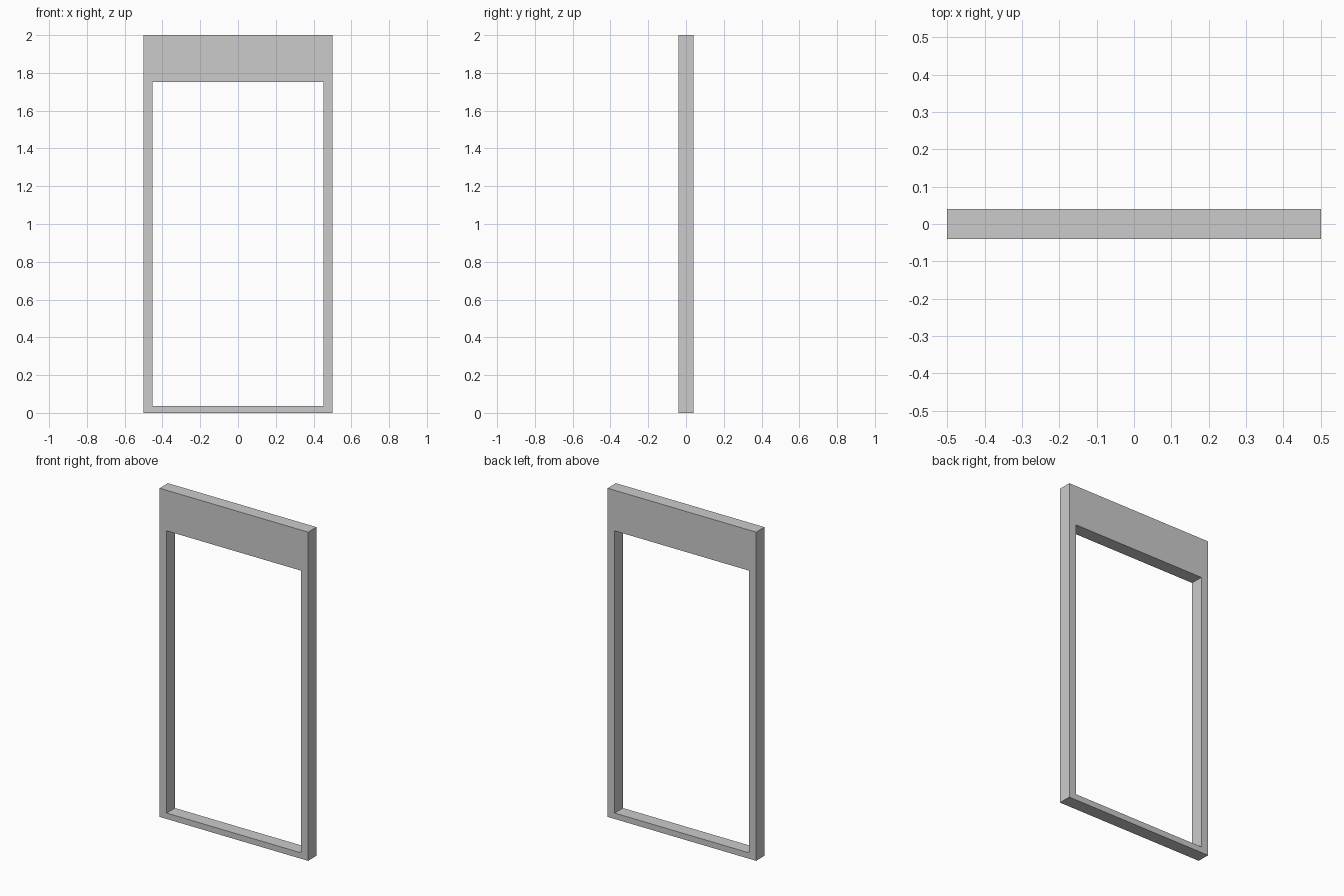
import bpy, bmesh

if "Cube" in bpy.data.objects:
    bpy.data.objects.remove(bpy.data.objects["Cube"])

DEPTH = 0.08


def rectangle(bm, half_width, bottom, top):
    corners = [(-half_width, bottom), (half_width, bottom),
               (half_width, top), (-half_width, top)]
    return [bm.verts.new((x, -DEPTH / 2, z)) for x, z in corners]


# Door frame: front ring between outer edge and opening, extruded to depth
bm = bmesh.new()
outer = rectangle(bm, 0.5, 0.0, 2.0)
inner = rectangle(bm, 0.452, 0.036, 1.753)
ring = []
for i in range(4):
    j = (i + 1) % 4
    ring.append(bm.faces.new((outer[i], outer[j], inner[j], inner[i])))

extruded = bmesh.ops.extrude_face_region(bm, geom=ring, use_keep_orig=True)
back = [v for v in extruded["geom"] if isinstance(v, bmesh.types.BMVert)]
bmesh.ops.translate(bm, verts=back, vec=(0, DEPTH, 0))
bmesh.ops.recalc_face_normals(bm, faces=bm.faces[:])

mesh = bpy.data.meshes.new("door_frame")
bm.to_mesh(mesh)
bm.free()
frame = bpy.data.objects.new("door_frame", mesh)
bpy.context.collection.objects.link(frame)
